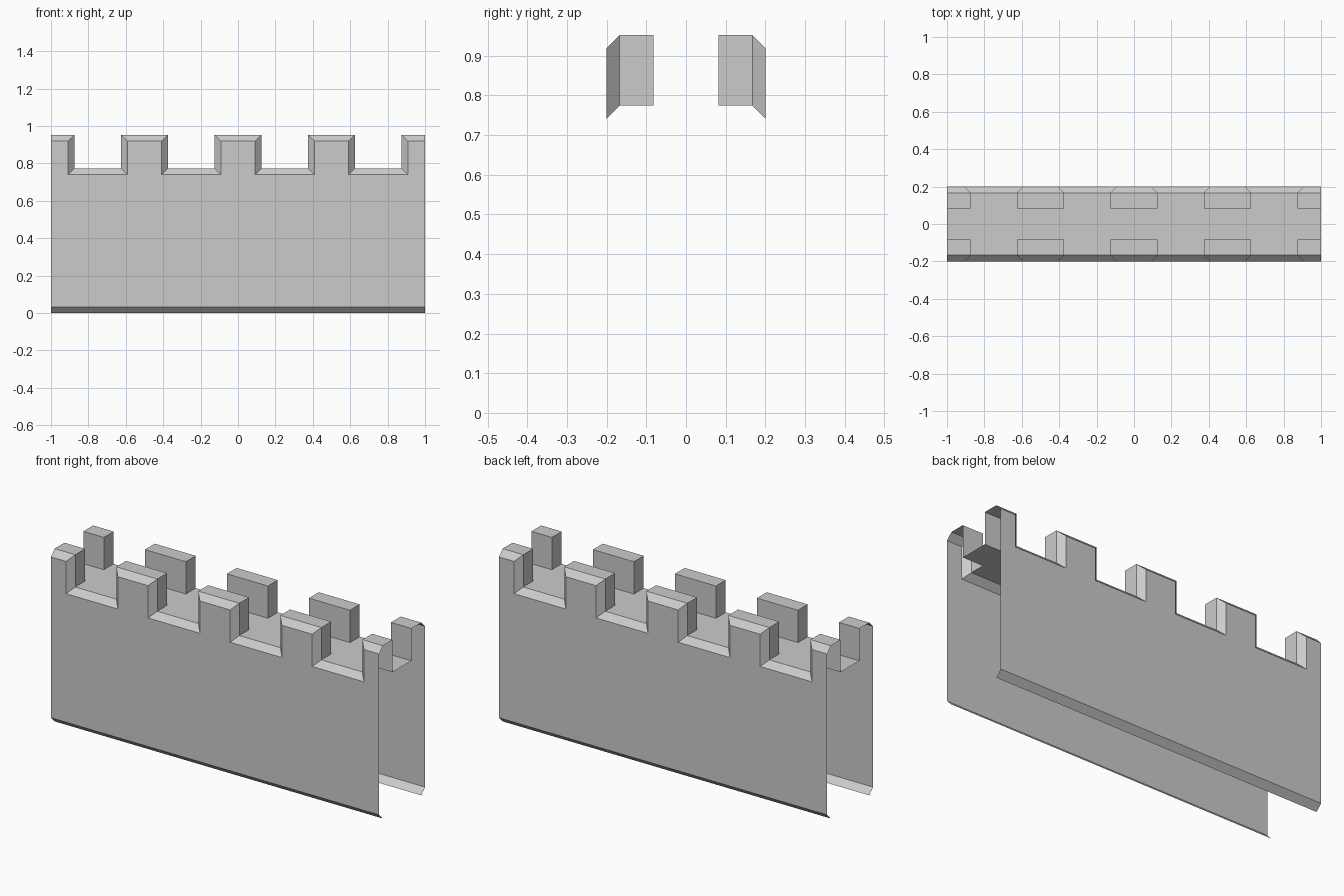
import bpy, bmesh
from mathutils import Vector

if "Cube" in bpy.data.objects:
    bpy.data.objects.remove(bpy.data.objects["Cube"])

B = 0.033                      # chamfer size
Y0, Y1, Y2 = -0.2, -0.167, -0.082   # face, chamfer edge, merlon inner side
FLOOR, TOP = 0.774, 0.952
CENTRES = [-1, -0.5, 0, 0.5, 1]
HALF = 0.125


def span(c, half):
    """Merlon extent, clipped at the open ends of the wall."""
    return max(c - half, -1), min(c + half, 1)


def face(bm, pts, facing):
    f = bm.faces.new([bm.verts.new(p) for p in pts])
    f.normal_update()
    if f.normal.dot(Vector(facing)) < 0:
        f.normal_flip()


def finish(bm, name):
    """Weld, create the object and mirror it to the back side."""
    bmesh.ops.remove_doubles(bm, verts=bm.verts, dist=1e-5)
    me = bpy.data.meshes.new(name)
    bm.to_mesh(me)
    bm.free()
    ob = bpy.data.objects.new(name, me)
    bpy.context.collection.objects.link(ob)
    m = ob.modifiers.new("Mirror", 'MIRROR')
    m.use_axis = (False, True, False)
    m.use_clip = True


# Wall face: one crenellated outline plus the bottom chamfer
bm = bmesh.new()
outline = [(1, B), (-1, B)]
for c in CENTRES:
    a, b = span(c, HALF - B)
    lo, hi = FLOOR - B, TOP - B
    if a > -1:
        outline.append((a, lo))
    outline += [(a, hi), (b, hi)]
    if b < 1:
        outline.append((b, lo))
face(bm, [(x, Y0, z) for x, z in outline], (0, -1, 0))
face(bm, [(-1, Y0, B), (1, Y0, B), (1, Y1, 0), (-1, Y1, 0)], (0, -1, -1))
finish(bm, "wall_face")

# Merlons: hollow blocks with chamfered front edges, open at the wall ends
bm = bmesh.new()
for c in CENTRES:
    a, b = span(c, HALF)
    fa, fb = span(c, HALF - B)
    face(bm, [(a, Y1, TOP), (b, Y1, TOP), (b, Y2, TOP), (a, Y2, TOP)], (0, 0, 1))
    face(bm, [(fa, Y0, TOP - B), (fb, Y0, TOP - B), (b, Y1, TOP), (a, Y1, TOP)], (0, -1, 1))
    face(bm, [(a, Y2, FLOOR), (b, Y2, FLOOR), (b, Y2, TOP), (a, Y2, TOP)], (0, 1, 0))
    for x, fx, s in ((a, fa, -1), (b, fb, 1)):
        if abs(x) == 1:
            continue
        face(bm, [(x, Y1, FLOOR), (x, Y2, FLOOR), (x, Y2, TOP), (x, Y1, TOP)], (s, 0, 0))
        face(bm, [(fx, Y0, FLOOR - B), (x, Y1, FLOOR), (x, Y1, TOP), (fx, Y0, TOP - B)], (s, -1, 0))
finish(bm, "merlons")

# Walkway: central floor, gaps between merlons and their sloped sills
bm = bmesh.new()
face(bm, [(-1, Y2, FLOOR), (1, Y2, FLOOR), (1, 0, FLOOR), (-1, 0, FLOOR)], (0, 0, 1))
for c, d in zip(CENTRES, CENTRES[1:]):
    a, b = c + HALF, d - HALF
    face(bm, [(a, Y1, FLOOR), (b, Y1, FLOOR), (b, Y2, FLOOR), (a, Y2, FLOOR)], (0, 0, 1))
    face(bm, [(a - B, Y0, FLOOR - B), (b + B, Y0, FLOOR - B), (b, Y1, FLOOR), (a, Y1, FLOOR)], (0, -1, 1))
finish(bm, "walkway")
